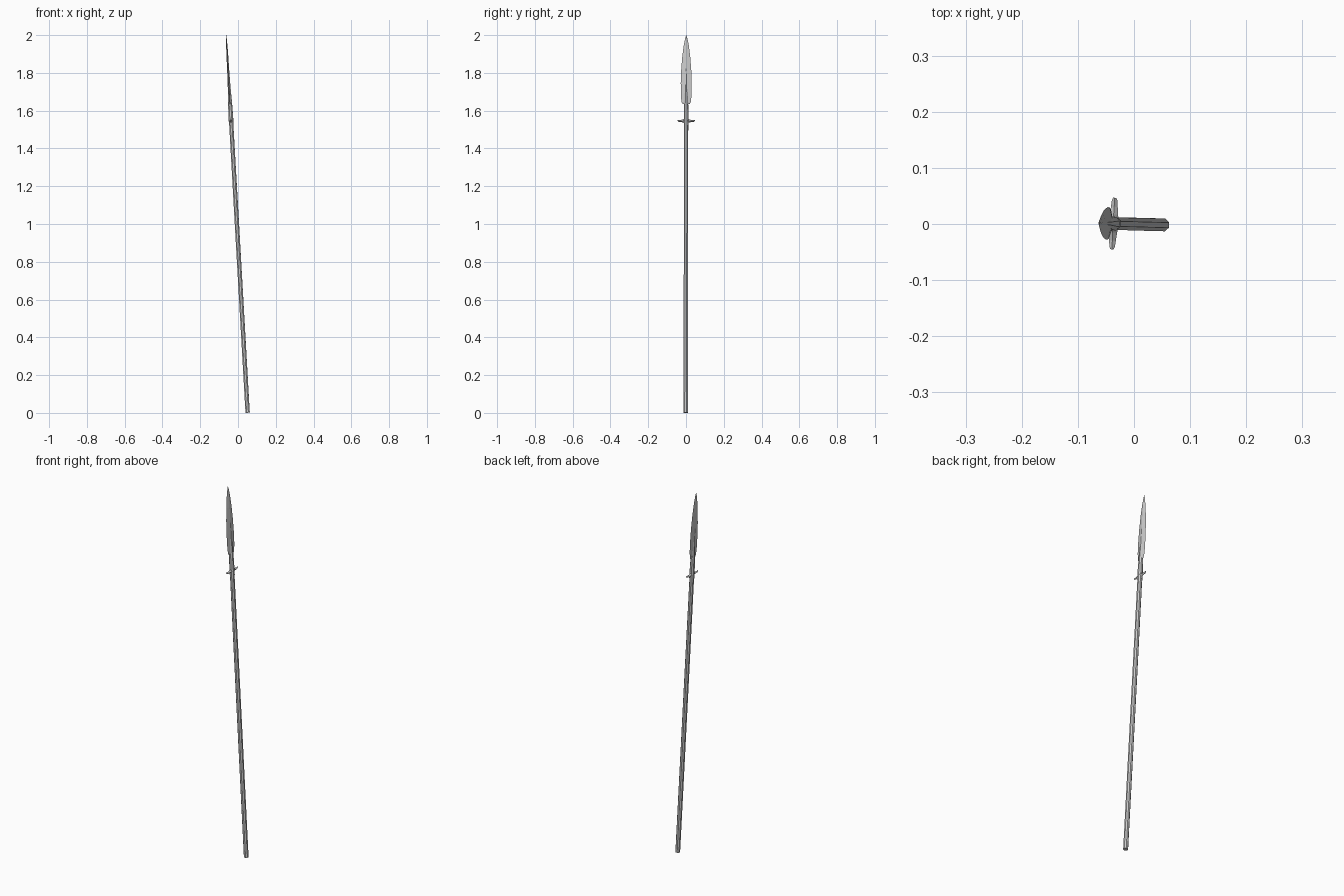
import bpy, bmesh, math
from mathutils import Vector, Matrix

if "Cube" in bpy.data.objects:
    bpy.data.objects.remove(bpy.data.objects["Cube"])

# Spear axis: leaning slightly towards -x, with a small twist
base = Vector((0.051, -0.0015, 0.0007))
tip = Vector((-0.0625, 0.0015, 2.0))
axis = (tip - base).normalized()
side = Vector((0.055, 1, 0))
side = (side - axis * side.dot(axis)).normalized()
front = side.cross(axis)
frame = Matrix((front, side, axis)).transposed().to_4x4()
frame.translation = base
L = (tip - base).length


def loft(name, rings):
    """Skin equal-length rings of points and cap both ends."""
    bm = bmesh.new()
    vs = [[bm.verts.new(frame @ Vector(p)) for p in r] for r in rings]
    n = len(vs[0])
    for a, b in zip(vs, vs[1:]):
        for i in range(n):
            j = (i + 1) % n
            bm.faces.new((a[i], a[j], b[j], b[i]))
    bm.faces.new(vs[0][::-1])
    bm.faces.new(vs[-1])
    bmesh.ops.remove_doubles(bm, verts=bm.verts, dist=1e-5)
    bmesh.ops.recalc_face_normals(bm, faces=bm.faces)
    me = bpy.data.meshes.new(name)
    bm.to_mesh(me)
    bm.free()
    ob = bpy.data.objects.new(name, me)
    bpy.context.collection.objects.link(ob)
    return ob


def ring(r, z, n=8):
    return [(r * math.cos((i + .5) * math.tau / n),
             r * math.sin((i + .5) * math.tau / n), z) for i in range(n)]


# Wooden shaft
loft("shaft", [ring(0.0122, 0), ring(0.0122, 1.0), ring(0.0118, 1.55)])

# Metal socket that runs up into the blade as a tapering midrib
loft("socket", [ring(r, z) for r, z in (
    (0.0132, 1.525), (0.0132, 1.56), (0.0115, 1.64),
    (0.008, 1.72), (0.005, 1.85), (0.001, 1.96))])

# Leaf-shaped blade with a diamond section: (half width, half thickness, z)
blade = [(0.018, 0.004, 1.637), (0.025, 0.006, 1.648), (0.0285, 0.006, 1.69),
         (0.029, 0.006, 1.75), (0.0265, 0.0055, 1.82), (0.021, 0.0048, 1.89),
         (0.013, 0.0035, 1.95), (0.006, 0.002, 1.985), (0.0005, 0.0005, L)]
loft("blade", [[(t, 0, z), (0, w, z), (-t, 0, z), (0, -w, z)] for w, t, z in blade])

# Pair of side lugs: (distance out, half width, bottom z, top z)
lug = [(0.006, 0.009, 1.532, 1.564), (0.016, 0.0075, 1.540, 1.556),
       (0.030, 0.006, 1.541, 1.552), (0.041, 0.005, 1.543, 1.553),
       (0.046, 0.003, 1.547, 1.553)]
for s, name in ((1, "lug_right"), (-1, "lug_left")):
    loft(name, [[(h, s * y, (a + b) / 2), (0, s * y, b),
                 (-h, s * y, (a + b) / 2), (0, s * y, a)] for y, h, a, b in lug])
